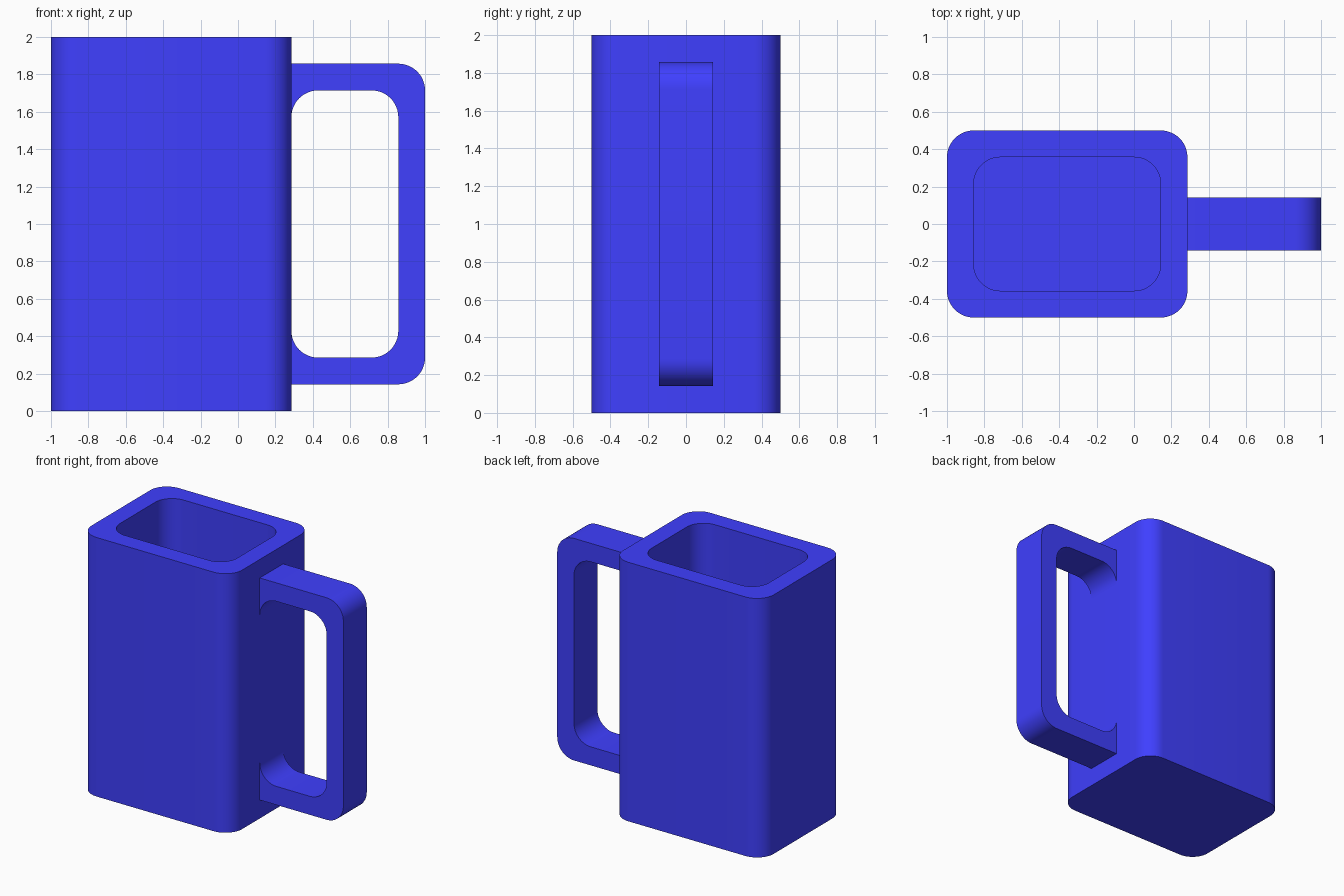
import bpy, bmesh
from math import sin, cos, pi, radians

if "Cube" in bpy.data.objects:
    bpy.data.objects.remove(bpy.data.objects["Cube"])

U = 1 / 7          # wall thickness, corner radius and handle thickness
SEG = 12           # segments per rounded corner

blue = bpy.data.materials.new("blue")
blue.diffuse_color = (0.05, 0.05, 1.0, 1)
blue.use_nodes = True
blue.node_tree.nodes["Principled BSDF"].inputs["Base Color"].default_value = blue.diffuse_color


def arc(cx, cy, start, end, r=U):
    """Points of an arc, angles in quarter turns."""
    return [(cx + r * cos(a), cy + r * sin(a))
            for a in ((start + (end - start) * i / SEG) * pi / 2 for i in range(SEG + 1))]


def rounded_rect(x0, x1, y0, y1):
    return (arc(x1 - U, y1 - U, 0, 1) + arc(x0 + U, y1 - U, 1, 2)
            + arc(x0 + U, y0 + U, 2, 3) + arc(x1 - U, y0 + U, 3, 4))


def skin(name, loops):
    """Join matching loops with quads and cap both ends."""
    bm = bmesh.new()
    rings = [[bm.verts.new(p) for p in loop] for loop in loops]
    n = len(rings[0])
    for a, b in zip(rings, rings[1:]):
        for i in range(n):
            j = (i + 1) % n
            bm.faces.new((a[i], a[j], b[j], b[i]))
    bm.faces.new(rings[0][::-1])
    bm.faces.new(rings[-1])
    bmesh.ops.recalc_face_normals(bm, faces=bm.faces)
    mesh = bpy.data.meshes.new(name)
    bm.to_mesh(mesh)
    bm.free()
    mesh.materials.append(blue)
    obj = bpy.data.objects.new(name, mesh)
    bpy.context.collection.objects.link(obj)
    bpy.ops.object.select_all(action='DESELECT')
    obj.select_set(True)
    bpy.context.view_layer.objects.active = obj
    bpy.ops.object.shade_smooth_by_angle(angle=radians(30))
    return obj


# mug body: outer wall, rim, inner wall and floor
WALL_X = 2 * U
outer = rounded_rect(-1, WALL_X, -0.5, 0.5)
inner = rounded_rect(-1 + U, WALL_X - U, -0.5 + U, 0.5 - U)
skin("mug_body", [[(x, y, z) for x, y in loop]
                  for loop, z in ((outer, 0), (outer, 2), (inner, 2), (inner, U))])

# handle: C-shaped profile in x-z with rounded corners and flared roots
profile = ([(WALL_X, U)] + arc(1 - U, 2 * U, 3, 4) + arc(1 - U, 2 - 2 * U, 0, 1)
           + [(WALL_X, 2 - U)]
           + arc(WALL_X + U, 2 - 3 * U, 2, 1) + arc(1 - 2 * U, 2 - 3 * U, 1, 0)
           + arc(1 - 2 * U, 3 * U, 4, 3) + arc(WALL_X + U, 3 * U, 3, 2))
skin("handle", [[(x, y, z) for x, z in profile] for y in (-U, U)])
